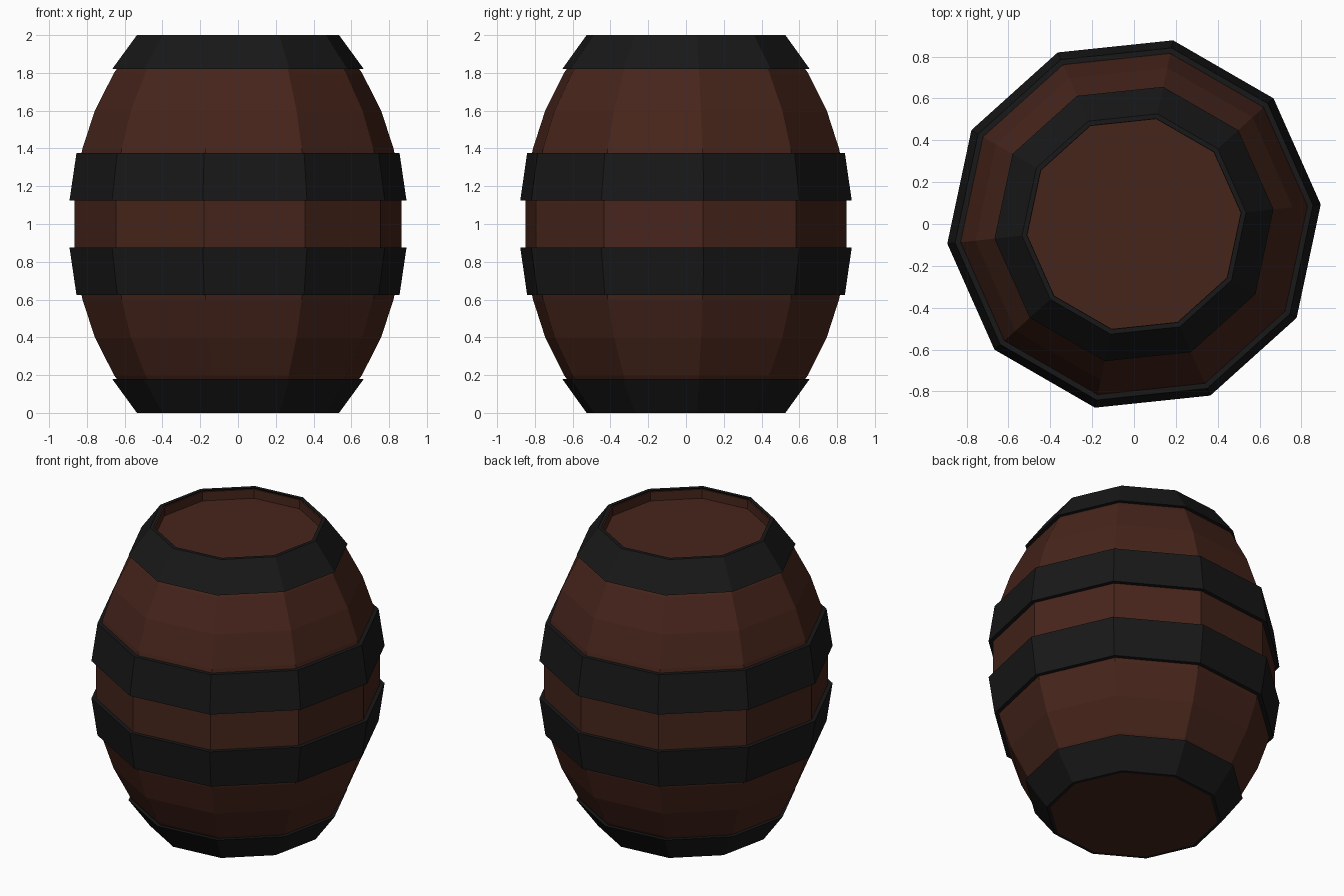
import bpy, bmesh, math

if "Cube" in bpy.data.objects:
    bpy.data.objects.remove(bpy.data.objects["Cube"])

SIDES, OFFSET = 10, math.radians(6)

def material(name, rgb):
    m = bpy.data.materials.new(name)
    m.diffuse_color = (*rgb, 1)
    m.use_nodes = True
    m.node_tree.nodes["Principled BSDF"].inputs["Base Color"].default_value = m.diffuse_color
    return m

wood = material("dark_wood", (0.062, 0.018, 0.011))
iron = material("black_iron", (0.009, 0.009, 0.009))

def lathe(name, profile, mat, closed):
    """Turn a (radius, z) profile; closed makes a ring, open gets end caps."""
    bm = bmesh.new()
    rings = []
    for r, z in profile:
        rings.append([bm.verts.new((r * math.cos(OFFSET + i * math.tau / SIDES),
                                    r * math.sin(OFFSET + i * math.tau / SIDES), z))
                      for i in range(SIDES)])
    pairs = list(zip(rings, rings[1:]))
    if closed:
        pairs.append((rings[-1], rings[0]))
    else:
        bm.faces.new(rings[0])
        bm.faces.new(rings[-1])
    for a, b in pairs:
        for i in range(SIDES):
            j = (i + 1) % SIDES
            bm.faces.new((a[i], a[j], b[j], b[i]))
    bmesh.ops.recalc_face_normals(bm, faces=bm.faces)
    me = bpy.data.meshes.new(name)
    bm.to_mesh(me)
    bm.free()
    me.materials.append(mat)
    ob = bpy.data.objects.new(name, me)
    bpy.context.collection.objects.link(ob)
    return ob

# Bulging staves with a flat base and a recessed lid
half = [(0.515, 0), (0.66, 0.2), (0.762, 0.4), (0.828, 0.6), (0.87, 0.8)]
upper = [(r, 2 - z) for r, z in reversed(half[1:])]
lathe("barrel_body", half + upper + [(0.522, 1.99), (0.512, 1.99), (0.512, 1.93)],
      wood, False)

# Iron hoops, each mirrored about mid height
hoops = {
    "end_hoop": [(0.514, 0), (0.538, 0), (0.67, 0.18), (0.64, 0.18)],
    "middle_hoop": [(0.81, 0.625), (0.86, 0.625), (0.897, 0.875), (0.85, 0.875)],
}
for name, prof in hoops.items():
    lathe("lower_" + name, prof, iron, True)
    lathe("upper_" + name, [(r, 2 - z) for r, z in prof], iron, True)
